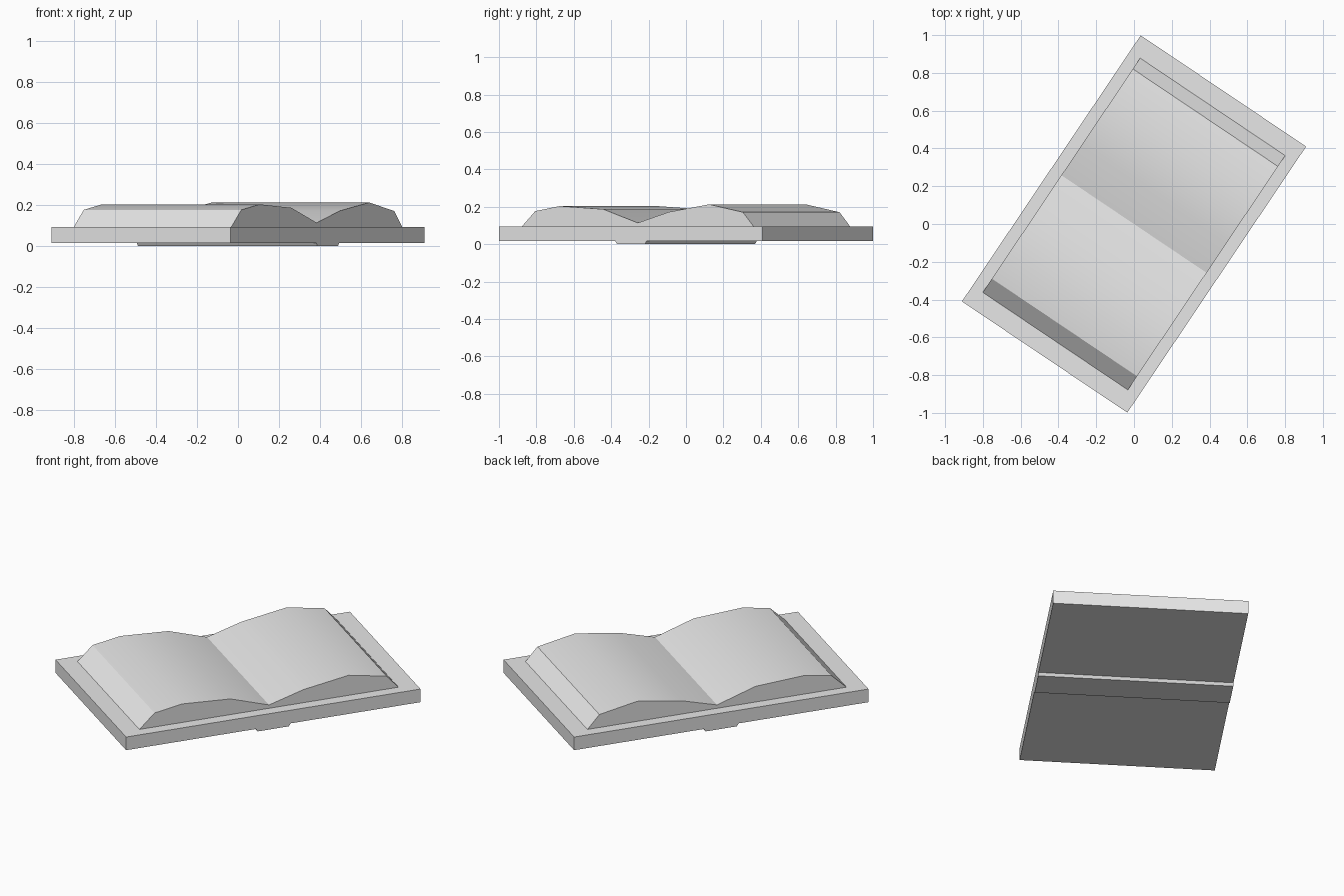
import bpy
import bmesh
import math

cube = bpy.data.objects.get("Cube")
if cube:
    bpy.data.objects.remove(cube, do_unlink=True)

TURN = math.radians(56.1)   # the whole book lies turned on the ground

grey = bpy.data.materials.new("light grey")
grey.use_nodes = True
grey.diffuse_color = (0.8, 0.8, 0.8, 1)
grey.node_tree.nodes["Principled BSDF"].inputs["Base Color"].default_value = (0.8, 0.8, 0.8, 1)


def finish(name, bm):
    bmesh.ops.recalc_face_normals(bm, faces=bm.faces)
    mesh = bpy.data.meshes.new(name)
    bm.to_mesh(mesh)
    bm.free()
    mesh.materials.append(grey)
    obj = bpy.data.objects.new(name, mesh)
    bpy.context.collection.objects.link(obj)
    obj.rotation_euler.z = TURN
    return obj


def extrude_profile(name, points, half_width):
    """Sweep a closed profile (length, height) across the book."""
    bm = bmesh.new()
    face = bm.faces.new([bm.verts.new((x, -half_width, z)) for x, z in points])
    swept = bmesh.ops.extrude_face_region(bm, geom=[face], use_keep_orig=True)
    for v in swept["geom"]:
        if isinstance(v, bmesh.types.BMVert):
            v.co.y = half_width
    return finish(name, bm)


# Cover: flat slab with its top rim chamfered
LENGTH, WIDTH, BOTTOM, TOP = 1.697, 1.055, 0.016, 0.094
bm = bmesh.new()
bmesh.ops.create_cube(bm, size=1)
for v in bm.verts:
    v.co.x *= LENGTH
    v.co.y *= WIDTH
    v.co.z = TOP if v.co.z > 0 else BOTTOM
rim = [e for e in bm.edges if all(v.co.z == TOP for v in e.verts)]
bmesh.ops.bevel(bm, geom=rim, offset=0.02, segments=1, affect='EDGES')
finish("cover", bm)

# Spine: thin strip under the middle of the cover
extrude_profile("spine", [(-0.09, 0), (0.09, 0), (0.1, BOTTOM), (-0.1, BOTTOM)], WIDTH / 2)

# Pages: two arched halves meeting in the centre fold
pages = extrude_profile("pages", [
    (-0.747, TOP), (-0.66, 0.177), (-0.5, 0.204), (-0.222, 0.187), (0, 0.114),
    (0.2, 0.172), (0.46, 0.213), (0.678, 0.171), (0.747, TOP)], 0.463)

# Smooth the arches while the fold and the ends stay crisp
bpy.ops.object.select_all(action='DESELECT')
pages.select_set(True)
bpy.context.view_layer.objects.active = pages
bpy.ops.object.shade_smooth_by_angle(angle=math.radians(30))
